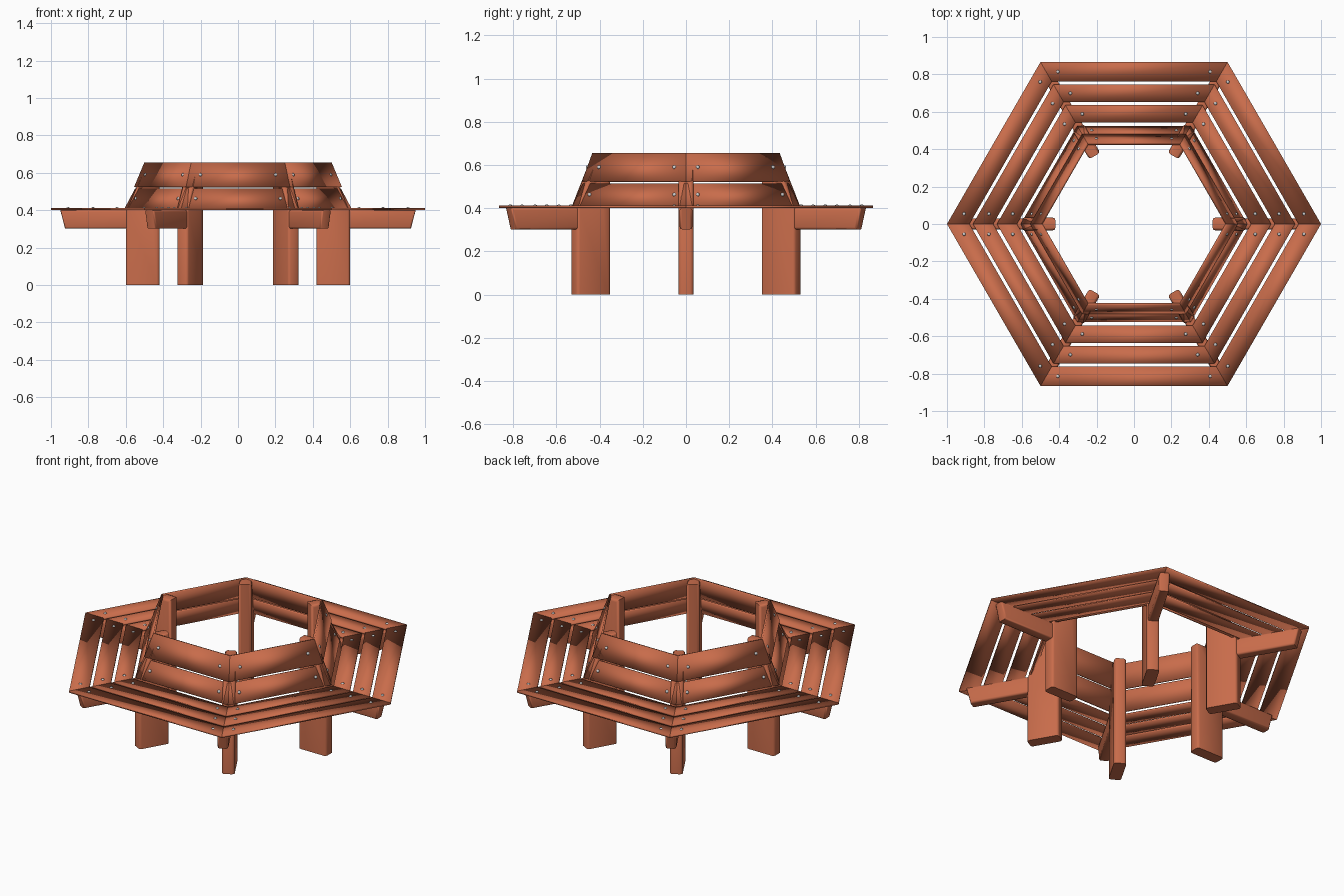
import bpy, bmesh, math
from mathutils import Matrix, Vector

if "Cube" in bpy.data.objects:
    bpy.data.objects.remove(bpy.data.objects["Cube"])

T30 = math.tan(math.radians(30))
wood = bpy.data.materials.new("red_wood")
wood.diffuse_color = (0.58, 0.15, 0.07, 1)
wood.use_nodes = True
wood.node_tree.nodes["Principled BSDF"].inputs["Base Color"].default_value = wood.diffuse_color


def finish(bm, name, mat=None, angle=None):
    bmesh.ops.recalc_face_normals(bm, faces=bm.faces[:])
    me = bpy.data.meshes.new(name)
    bm.to_mesh(me)
    bm.free()
    ob = bpy.data.objects.new(name, me)
    bpy.context.collection.objects.link(ob)
    if mat:
        me.materials.append(mat)
    for p in me.polygons:
        p.use_smooth = True
    if angle:
        bpy.context.view_layer.objects.active = ob
        ob.select_set(True)
        bpy.ops.object.shade_smooth_by_angle(angle=math.radians(angle))
        ob.select_set(False)
    return ob


def six_times(bm):
    """Repeat the mesh around z in 60 degree steps."""
    src = bm.verts[:] + bm.edges[:] + bm.faces[:]
    for k in range(1, 6):
        new = bmesh.ops.duplicate(bm, geom=src)["geom"]
        bmesh.ops.rotate(bm, cent=(0, 0, 0), matrix=Matrix.Rotation(k * math.pi / 3, 3, 'Z'),
                         verts=[v for v in new if isinstance(v, bmesh.types.BMVert)])


def prism(bm, left, right):
    """Solid between two matching outlines."""
    a = [bm.verts.new(p) for p in left]
    b = [bm.verts.new(p) for p in right]
    n = len(a)
    bm.faces.new(a)
    bm.faces.new(b[::-1])
    for i in range(n):
        bm.faces.new((a[i], b[i], b[(i + 1) % n], a[(i + 1) % n]))


def slat_ring(name, lo, hi, thick):
    """Six mitred slats; lo and hi are (apothem, z) of the visible face edges."""
    lo, hi = Vector(lo), Vector(hi)
    d = (hi - lo).normalized()
    out = Vector((d.y, -d.x))            # outward / upward normal of the slat face
    sec = [lo, hi, hi - out * thick, lo - out * thick]
    bm = bmesh.new()
    prism(bm, [(-p.x * T30, -p.x, p.y) for p in sec], [(p.x * T30, -p.x, p.y) for p in sec])
    six_times(bm)
    finish(bm, name, wood)
    # domed screw heads near both slat ends
    mid = (lo + hi) / 2
    nrm = Vector((0, -out.x, out.y))
    rot = nrm.to_track_quat('Z', 'Y').to_matrix().to_4x4()
    bm = bmesh.new()
    for s in (-1, 1):
        m = Matrix.Translation((s * (mid.x * T30 - 0.063), -mid.x, mid.y)) @ rot
        bmesh.ops.create_uvsphere(bm, u_segments=10, v_segments=6, radius=0.009,
                                  matrix=m @ Matrix.Diagonal((1, 1, 0.65, 1)))
    six_times(bm)
    finish(bm, name + "_screws")


def frame_part(name, outline, half, chamfer, keep):
    """Chamfered plate in the radial plane, repeated at the six corners."""
    bm = bmesh.new()
    prism(bm, [(r, -half, z) for r, z in outline], [(r, half, z) for r, z in outline])
    edges = [e for e in bm.edges if abs(e.verts[0].co.y - e.verts[1].co.y) < 1e-6
             and not all(keep(v.co) for v in e.verts)]
    bmesh.ops.bevel(bm, geom=edges, offset=chamfer, segments=2, profile=0.5, affect='EDGES')
    six_times(bm)
    finish(bm, name, wood, 50)


# seat: three flat rings of slats (face edges run outer to inner)
for label, outer, inner in (("outer", 0.866, 0.762), ("middle", 0.746, 0.652), ("inner", 0.635, 0.542)):
    slat_ring("seat_slats_" + label, (outer, 0.411), (inner, 0.411), 0.01)

# backrest: two leaning rings
slat_ring("back_slats_lower", (0.525, 0.411), (0.477, 0.515), 0.011)
slat_ring("back_slats_upper", (0.481, 0.525), (0.434, 0.655), 0.011)

# posts: leg below the seat, leaning outer edge behind the backrest
frame_part("posts", [(0.42, 0), (0.60, 0), (0.60, 0.395), (0.588, 0.415), (0.488, 0.65), (0.42, 0.65)],
           0.034, 0.014, lambda c: c.z < 0.001)

# arms carrying the seat slats
frame_part("seat_arms", [(0.58, 0.302), (0.925, 0.302), (0.95, 0.401), (0.58, 0.401)],
           0.029, 0.01, lambda c: c.x < 0.59)
